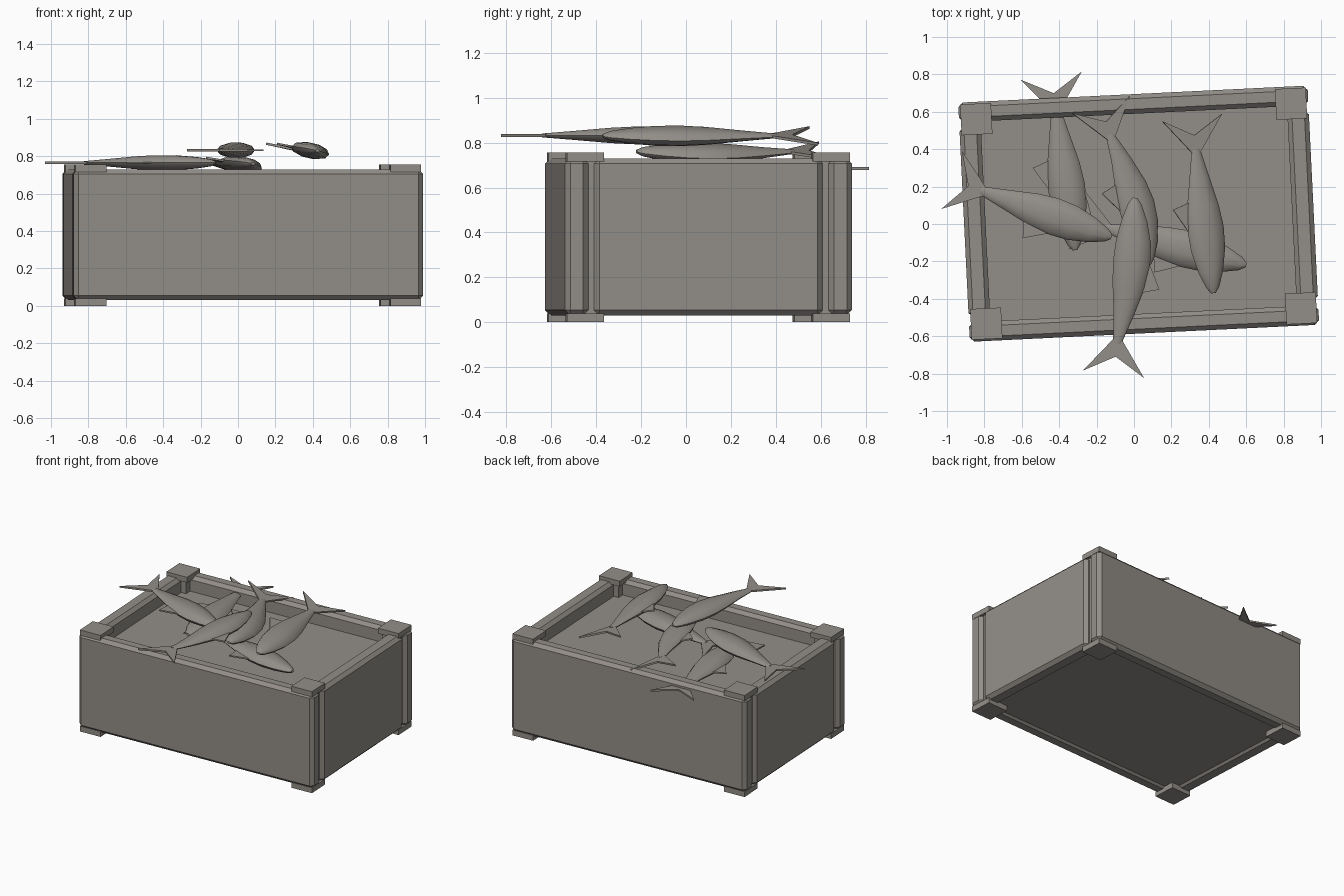
import bpy, bmesh, math
from mathutils import Matrix, Vector

if "Cube" in bpy.data.objects:
    bpy.data.objects.remove(bpy.data.objects["Cube"])

mat = bpy.data.materials.new("warm_grey")
mat.diffuse_color = (0.29, 0.27, 0.245, 1)
mat.use_nodes = True
mat.node_tree.nodes["Principled BSDF"].inputs["Base Color"].default_value = mat.diffuse_color

# The whole crate is turned slightly
CRATE = Matrix.Translation((0.025, 0.055, 0)) @ Matrix.Rotation(math.radians(2.8), 4, 'Z')


def add_object(name, bm, matrix):
    bmesh.ops.recalc_face_normals(bm, faces=bm.faces)
    me = bpy.data.meshes.new(name)
    bm.to_mesh(me)
    bm.free()
    me.materials.append(mat)
    ob = bpy.data.objects.new(name, me)
    ob.matrix_world = matrix
    bpy.context.collection.objects.link(ob)
    return ob


def box(name, lo, hi, chamfer=0):
    lo, hi = Vector(lo), Vector(hi)
    bm = bmesh.new()
    bmesh.ops.create_cube(bm, size=1)
    for v in bm.verts:
        v.co = (lo + hi) / 2 + v.co * (hi - lo)
    if chamfer:
        bmesh.ops.bevel(bm, geom=bm.edges[:], offset=chamfer, segments=1, affect='EDGES')
    return add_object(name, bm, CRATE)


# Crate boards, corner posts and caps
X, Y = 0.935, 0.64
for s, name in ((-1, "front_board"), (1, "back_board")):
    a, b = sorted((s * Y, s * (Y - 0.105)))
    box(name, (-X, a, 0.03), (X, b, 0.73), 0.024)
for s, name in ((-1, "left_board"), (1, "right_board")):
    a, b = sorted((s * X, s * (X - 0.115)))
    box(name, (a, -0.51, 0.03), (b, 0.51, 0.73), 0.024)
for sx in (-1, 1):
    for sy in (-1, 1):
        def corner(name, outer, size, z0, z1):
            xs = sorted((sx * (X - outer), sx * (X - outer - size)))
            ys = sorted((sy * (Y - outer), sy * (Y - outer - size)))
            box(name, (xs[0], ys[0], z0), (xs[1], ys[1], z1))
        corner("corner_post", 0.03, 0.125, 0.02, 0.74)
        corner("top_cap", 0.01, 0.165, 0.715, 0.755)
        corner("foot_cap", 0.01, 0.165, 0.0, 0.04)
box("crate_fill", (-X + 0.06, -Y + 0.06, 0.045), (X - 0.06, Y - 0.06, 0.62))

# Fish body stations: position from snout to tail, half width, half height
STATIONS = [(0, 0.012, 0.008), (0.04, 0.036, 0.02), (0.15, 0.068, 0.032), (0.3, 0.094, 0.041),
            (0.45, 0.1, 0.042), (0.6, 0.087, 0.036), (0.8, 0.054, 0.022), (1, 0.022, 0.009)]
SIDES = 10


def plate(bm, outline, t):
    """Thin flat fin from an xy outline."""
    top = [bm.verts.new((x, y, t)) for x, y in outline]
    bot = [bm.verts.new((x, y, -t)) for x, y in outline]
    bm.faces.new(top)
    bm.faces.new(bot[::-1])
    n = len(top)
    for i in range(n):
        bm.faces.new((top[i], bot[i], bot[(i + 1) % n], top[(i + 1) % n]))


def fish(name, head, tail, z, roll=0, bend=0, pitch=0):
    """Local x runs from snout to tail; local +y is the fin side."""
    d = Vector(tail) - Vector(head)
    L = d.length
    bm = bmesh.new()
    rings = []
    for t, w, h in STATIONS:
        rings.append([bm.verts.new((t * L, bend * 4 * t * (1 - t) + w * math.cos(a), h * math.sin(a)))
                      for a in (2 * math.pi * i / SIDES for i in range(SIDES))])
    for r0, r1 in zip(rings, rings[1:]):
        for i in range(SIDES):
            j = (i + 1) % SIDES
            bm.faces.new((r0[i], r0[j], r1[j], r1[i]))
    bm.faces.new(rings[0])
    bm.faces.new(rings[-1])
    # forked tail and back fin
    plate(bm, [(L - 0.03, 0.018), (L + 0.165, 0.165), (L + 0.07, 0), (L + 0.165, -0.165), (L - 0.03, -0.018)], 0.006)
    plate(bm, [(0.4 * L, 0.08 + bend), (0.6 * L, 0.165 + bend), (0.64 * L, 0.06 + bend)], 0.005)
    m = (Matrix.Translation((head[0], head[1], z))
         @ Matrix.Rotation(math.atan2(d.y, d.x), 4, 'Z')
         @ Matrix.Rotation(math.radians(pitch), 4, 'Y')
         @ Matrix.Rotation(math.radians(roll), 4, 'X'))
    ob = add_object(name, bm, m)
    bpy.context.view_layer.objects.active = ob
    ob.select_set(True)
    bpy.ops.object.shade_smooth_by_angle(angle=math.radians(40))
    ob.select_set(False)


# Three layers of fish
fish("fish_bottom_left", (-0.315, -0.14), (-0.42, 0.63), 0.685)
fish("fish_bottom_right", (0.60, -0.22), (-0.15, -0.02), 0.685)
fish("fish_middle_left", (-0.12, -0.07), (-0.82, 0.18), 0.765)
fish("fish_middle", (0.08, -0.22), (-0.13, 0.48), 0.76, roll=14, bend=-0.03)
fish("fish_top_front", (0.005, 0.14), (-0.09, -0.64), 0.832, bend=0.025)
fish("fish_top_right", (0.425, -0.37), (0.33, 0.405), 0.83, roll=13)
